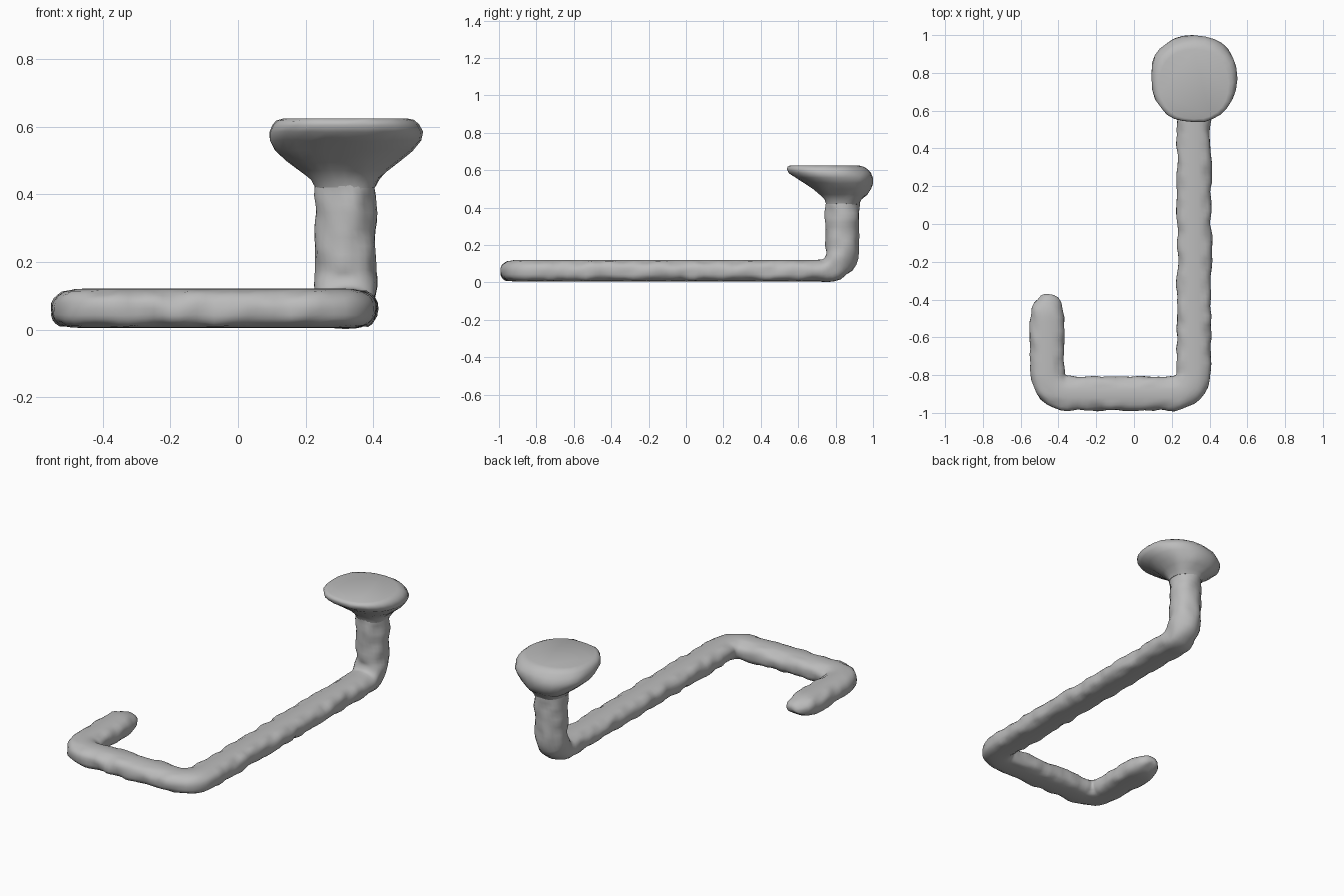
import bpy, bmesh, math
from mathutils import Vector, noise

if "Cube" in bpy.data.objects:
    bpy.data.objects.remove(bpy.data.objects["Cube"])

grey = bpy.data.materials.new("plain grey")
grey.use_nodes = True
grey.diffuse_color = (0.5, 0.5, 0.5, 1)
grey.node_tree.nodes["Principled BSDF"].inputs["Base Color"].default_value = (0.5, 0.5, 0.5, 1)

SIDES = 28


def loft(name, rings, bump):
    """Skin a stack of closed rings, cap the ends and add a hand-worked surface."""
    bm = bmesh.new()
    loops = [[bm.verts.new(p) for p in ring] for ring in rings]
    for a, b in zip(loops, loops[1:]):
        for i in range(SIDES):
            j = (i + 1) % SIDES
            bm.faces.new((a[i], a[j], b[j], b[i]))
    bm.faces.new(loops[0][::-1])
    bm.faces.new(loops[-1])
    bmesh.ops.recalc_face_normals(bm, faces=bm.faces)
    bm.normal_update()
    for v in bm.verts:
        # Keep the flat underside and flat top clean
        if abs(v.normal.z) < 0.9:
            v.co += v.normal * noise.noise(v.co * 16) * bump
    mesh = bpy.data.meshes.new(name)
    bm.to_mesh(mesh)
    bm.free()
    obj = bpy.data.objects.new(name, mesh)
    bpy.context.collection.objects.link(obj)
    mesh.materials.append(grey)
    bpy.ops.object.select_all(action="DESELECT")
    obj.select_set(True)
    bpy.context.view_layer.objects.active = obj
    bpy.ops.object.shade_smooth_by_angle(angle=math.radians(50))


def fillet_path(corners, radius, step):
    """Evenly spaced points along a polyline with rounded corners."""
    pts = [corners[0]]
    for a, b, c in zip(corners, corners[1:], corners[2:]):
        u, w = (a - b).normalized(), (c - b).normalized()
        centre = b + (u + w) * radius
        start = b + u * radius
        n = max(1, round((start - pts[-1]).length / step))
        last = pts[-1]
        pts += [last.lerp(start, k / n) for k in range(1, n + 1)]
        for k in range(1, 9):
            t = k / 8 * math.pi / 2
            pts.append(centre - w * radius * math.cos(t) - u * radius * math.sin(t))
    last, end = pts[-1], corners[-1]
    n = round((end - last).length / step)
    return pts + [last.lerp(end, k / n) for k in range(1, n + 1)]


def power(value, e):
    return math.copysign(abs(value) ** e, value)


# Bent rod: hook, crossbar, long arm and upright post
MID = 0.063
HALF = 0.09
tip = Vector((-0.46, -0.37, MID))
path = fillet_path([tip, Vector((-0.46, -0.897, MID)), Vector((0.318, -0.897, MID)),
                    Vector((0.318, 0.835, MID)), Vector((0.318, 0.835, 0.47))], 0.11, 0.025)
# Extra points make the tip round
path[1:1] = [tip + Vector((0, -d, 0)) for d in (0.003, 0.01)]
rings = []
for i, p in enumerate(path):
    tangent = (path[min(i + 1, len(path) - 1)] - path[max(i - 1, 0)]).normalized()
    flat = Vector((tangent.x, tangent.y, 0))
    side = flat.cross(Vector((0, 0, 1))).normalized() if flat.length > 0.05 else Vector((1, 0, 0))
    up = side.cross(tangent)
    rise = abs(tangent.z)
    thick = 0.058 + (HALF - 0.058) * rise
    near = min(1, (p - tip).length / 0.13)
    scale = max(0.05, math.sqrt(1 - (1 - near) ** 2))
    ring = []
    for k in range(SIDES):
        a = math.tau * k / SIDES
        c, s = math.cos(a), math.sin(a)
        # The lying rod has a flatter underside than top
        e = (0.7 if s < 0 else 0.9) * (1 - rise) + rise
        ring.append(p + side * HALF * scale * power(c, e) + up * thick * scale * power(s, e))
    rings.append(ring)
loft("bent_rod", rings, 0.011)

# Flared head: z, then x range and y range of each level
levels = [(0.42, 0.23, 0.408, 0.747, 0.924), (0.445, 0.215, 0.42, 0.74, 0.94),
          (0.47, 0.18, 0.445, 0.715, 0.972), (0.50, 0.142, 0.48, 0.68, 0.99),
          (0.53, 0.108, 0.515, 0.635, 0.998), (0.56, 0.092, 0.542, 0.59, 0.998),
          (0.585, 0.092, 0.545, 0.55, 0.988), (0.605, 0.10, 0.535, 0.538, 0.972),
          (0.618, 0.112, 0.52, 0.54, 0.952), (0.625, 0.135, 0.50, 0.555, 0.925)]
rings = []
for z, x0, x1, y0, y1 in levels:
    ring = []
    for k in range(SIDES):
        a = math.tau * k / SIDES
        ring.append(Vector(((x0 + x1) / 2 + (x1 - x0) / 2 * power(math.cos(a), 0.88),
                            (y0 + y1) / 2 + (y1 - y0) / 2 * power(math.sin(a), 0.88), z)))
    rings.append(ring)
loft("flared_head", rings, 0.008)
